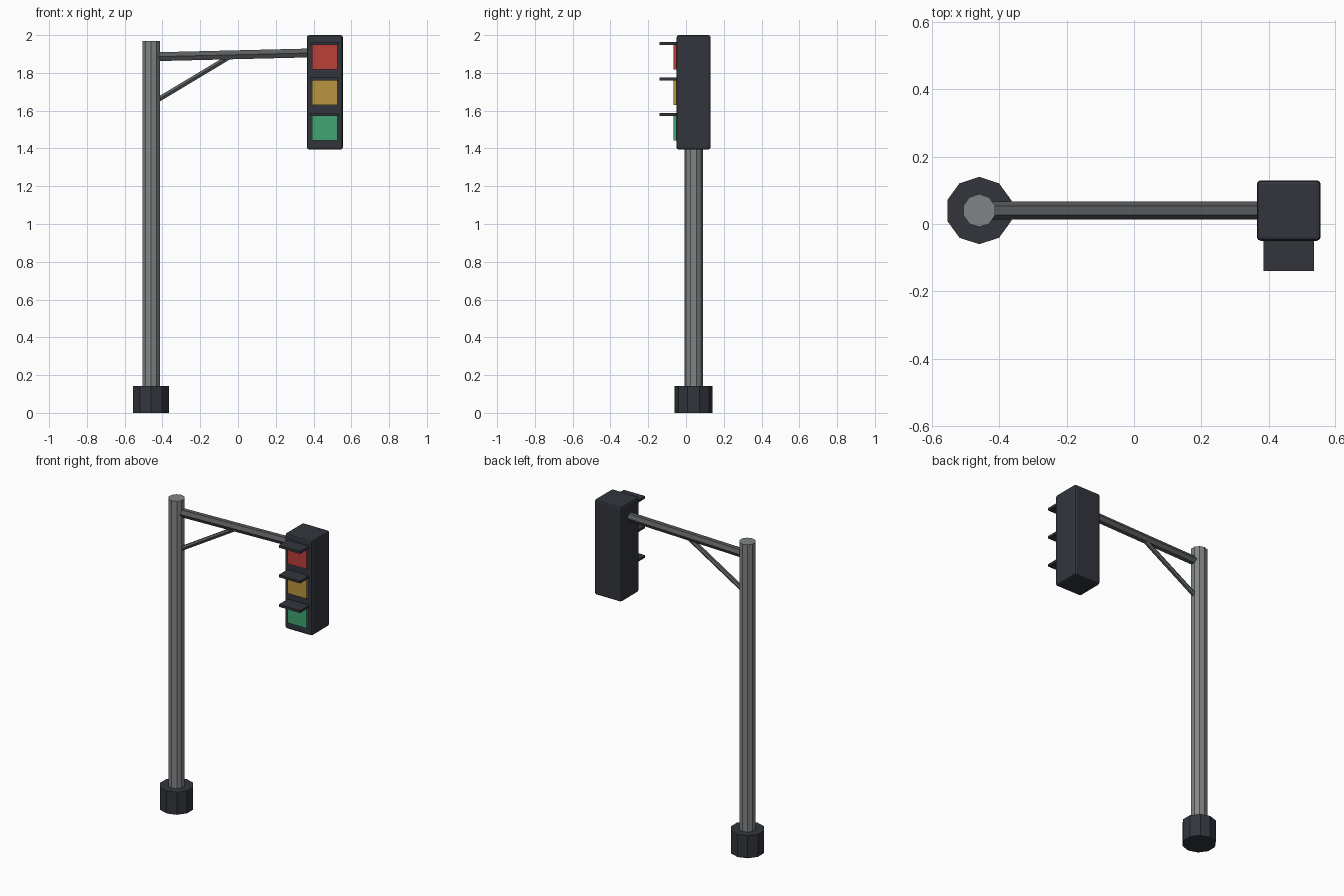
import bpy, math
from mathutils import Vector, Euler

if "Cube" in bpy.data.objects:
    bpy.data.objects.remove(bpy.data.objects["Cube"])

POLE_X, HEAD_X, Y = -0.46, 0.46, 0.04


def material(name, rgb):
    m = bpy.data.materials.new(name)
    m.diffuse_color = (*rgb, 1)
    m.use_nodes = True
    m.node_tree.nodes["Principled BSDF"].inputs["Base Color"].default_value = m.diffuse_color
    return m


dark = material("dark_metal", (0.032, 0.036, 0.046))
steel = material("steel", (0.22, 0.235, 0.24))
arm_grey = material("arm_grey", (0.10, 0.105, 0.11))
lens_mats = {
    "red": material("red_lens", (0.50, 0.05, 0.04)),
    "amber": material("amber_lens", (0.50, 0.30, 0.05)),
    "green": material("green_lens", (0.05, 0.38, 0.17)),
}


def tube(name, a, b, radius, sides, mat):
    """Flat-sided cylinder between two points, one corner facing +y."""
    a, b = Vector(a), Vector(b)
    d = b - a
    tilt = Euler((0, math.atan2(d.x, d.z), 0))
    bpy.ops.mesh.primitive_cylinder_add(vertices=sides, radius=radius, depth=d.length,
                                        location=(a + b) / 2, rotation=tilt)
    return finish(name, mat)


def box(name, centre, size, mat):
    bpy.ops.mesh.primitive_cube_add(size=1, location=centre)
    bpy.context.object.scale = size
    bpy.ops.object.transform_apply(location=False, rotation=False, scale=True)
    return finish(name, mat)


def finish(name, mat):
    o = bpy.context.object
    o.name = name
    o.data.materials.append(mat)
    return o


# Footing and pole
tube("base", (POLE_X, Y, 0), (POLE_X, Y, 0.143), 0.10, 10, dark)
tube("pole", (POLE_X, Y, 0.10), (POLE_X, Y, 1.97), 0.049, 10, steel)

# Horizontal arm and diagonal brace
tube("arm", (POLE_X, Y, 1.885), (HEAD_X - 0.06, Y, 1.906), 0.027, 6, arm_grey)
tube("brace", (POLE_X, Y, 1.636), (-0.05, Y, 1.882), 0.015, 6, arm_grey)

# Signal housing with softened edges
head = box("signal_housing", (HEAD_X, Y, 1.697), (0.19, 0.18, 0.606), dark)
bevel = head.modifiers.new("edges", "BEVEL")
bevel.width = 0.012
bevel.segments = 2

# Three lenses, each under a flat visor
for i, (colour, mat) in enumerate(lens_mats.items()):
    z = 1.955 - 0.188 * i
    box(colour + "_lens", (HEAD_X, -0.053, z - 0.07), (0.134, 0.024, 0.132), mat)
    box(colour + "_visor", (HEAD_X, -0.09, z), (0.15, 0.10, 0.015), dark)
